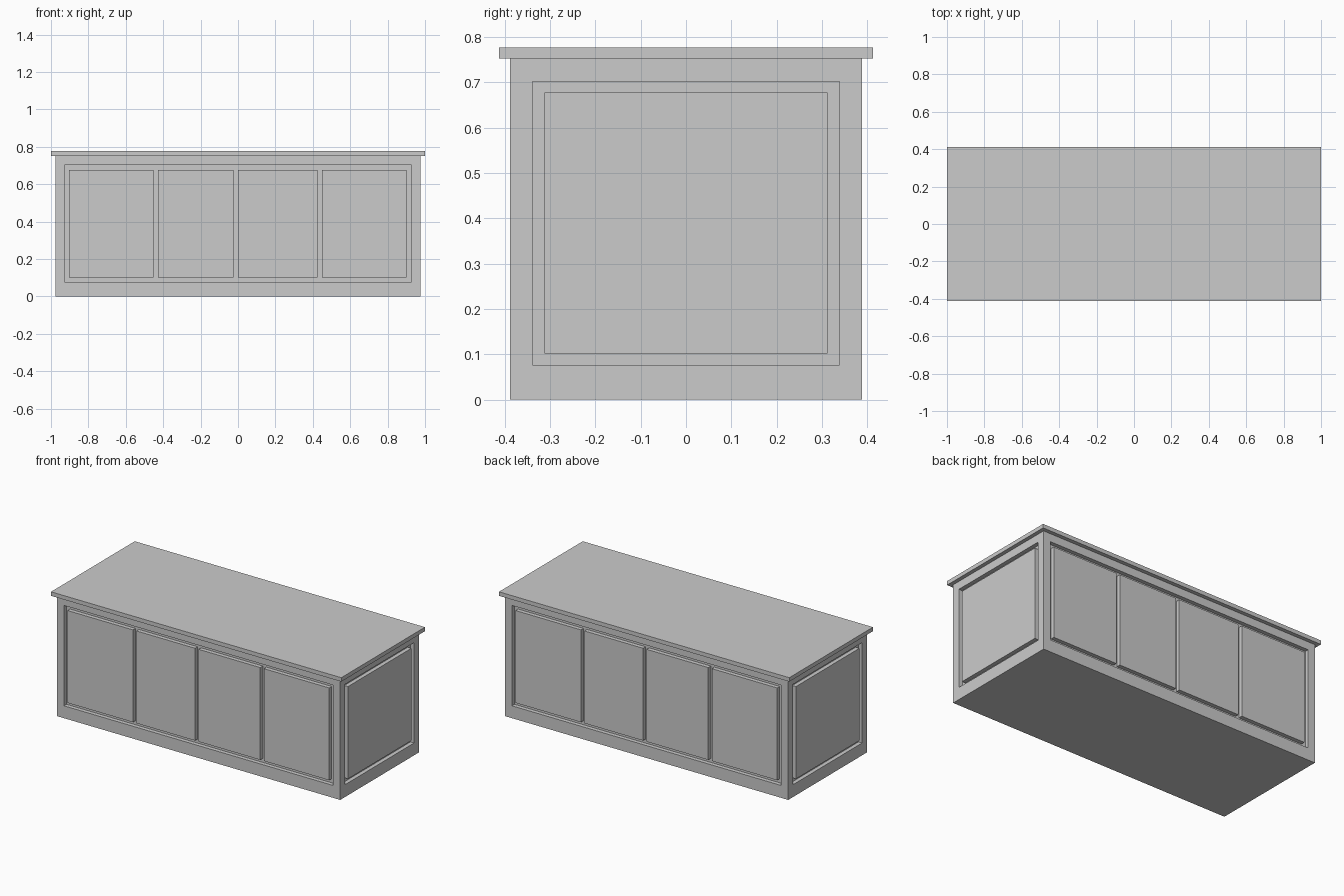
import bpy, bmesh
from math import pi
from mathutils import Matrix, Vector

if "Cube" in bpy.data.objects:
    bpy.data.objects.remove(bpy.data.objects["Cube"])

BX, BY, BZ = 0.976, 0.388, 0.752      # body half sizes and height
DEPTH = 0.025                         # panel recess depth


def add_box(bm, lo, hi):
    lo, hi = Vector(lo), Vector(hi)
    m = Matrix.Translation((lo + hi) / 2) @ Matrix.Diagonal((*(hi - lo), 1))
    bmesh.ops.create_cube(bm, size=1, matrix=m)


def make_object(name, bm, turn=0):
    bm.transform(Matrix.Rotation(turn, 4, 'Z'))
    me = bpy.data.meshes.new(name)
    bm.to_mesh(me)
    bm.free()
    ob = bpy.data.objects.new(name, me)
    bpy.context.collection.objects.link(ob)
    return ob


def box(name, lo, hi, turn=0):
    bm = bmesh.new()
    add_box(bm, lo, hi)
    return make_object(name, bm, turn)


# Desk body and overhanging top
body = box("body", (-BX, -BY, 0), (BX, BY, BZ))
box("desk_top", (-1, -0.412, BZ), (1, 0.412, 0.777))

# Each side: turn, face distance, recess half width, panel spans
long_spans = [(-0.903, -0.452), (-0.428, -0.024), (0.0, 0.425), (0.45, 0.9)]
sides = [("front", 0, BY, 0.928, long_spans),
         ("back", pi, BY, 0.928, long_spans),
         ("right", pi / 2, BX, 0.339, [(-0.312, 0.312)]),
         ("left", -pi / 2, BX, 0.339, [(-0.312, 0.312)])]

for name, turn, face, half, spans in sides:
    # Recess cut into the body
    cutter = box("recess_cutter_" + name, (-half, -face - 0.1, 0.077),
                 (half, -face + DEPTH, 0.702), turn)
    cutter.hide_render = True
    mod = body.modifiers.new("recess_" + name, 'BOOLEAN')
    mod.operation = 'DIFFERENCE'
    mod.solver = 'EXACT'
    mod.object = cutter
    bpy.context.view_layer.objects.active = body
    bpy.ops.object.modifier_apply(modifier=mod.name)
    bpy.data.objects.remove(cutter)

    # Raised panels, flush with the body face, separated by grooves
    for i, (a, b) in enumerate(spans):
        box(f"{name}_panel_{i + 1}", (a, -face, 0.102),
            (b, -face + DEPTH + 0.002, 0.677), turn)
